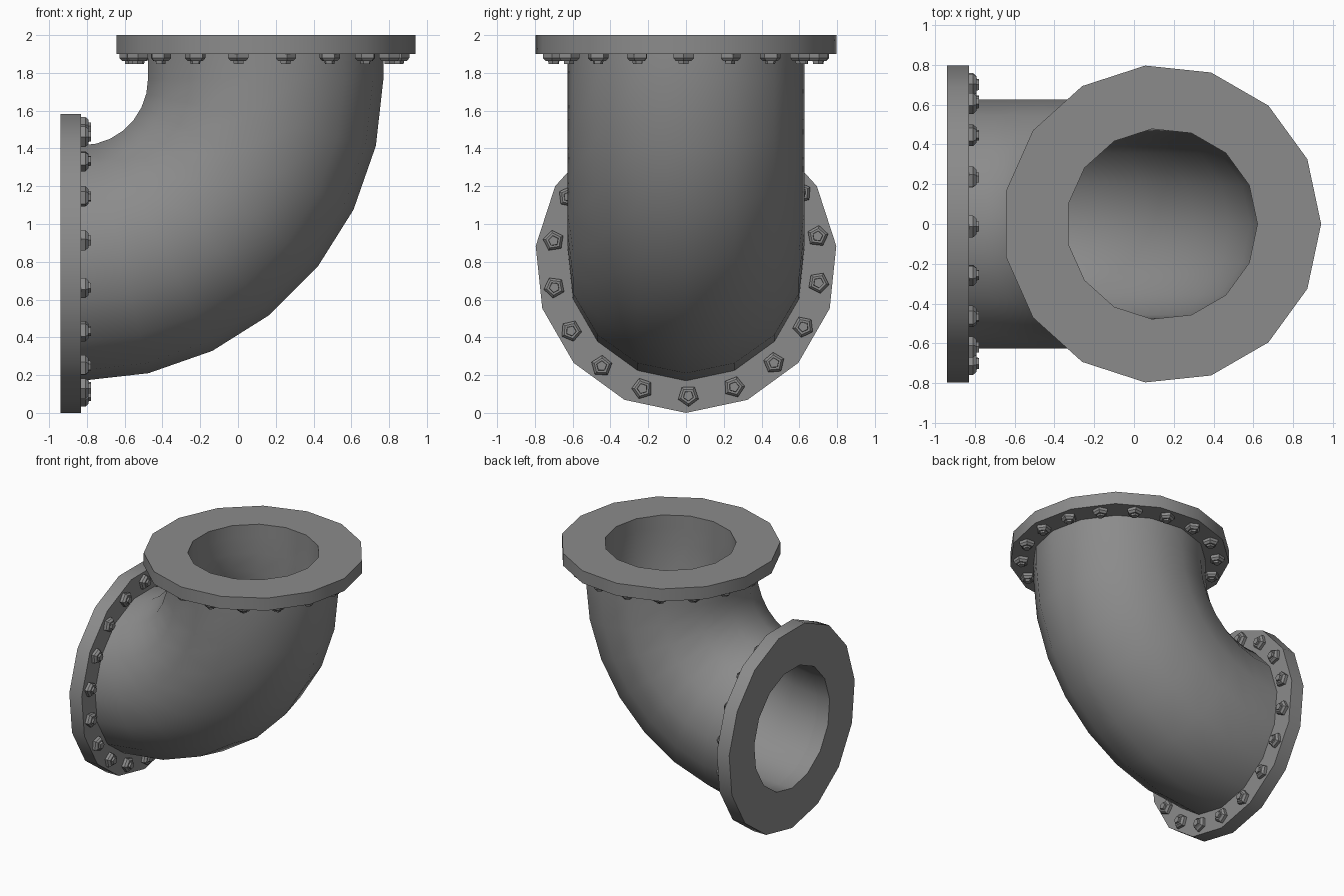
import bpy, bmesh
from math import sin, cos, pi, radians
from mathutils import Vector

if "Cube" in bpy.data.objects:
    bpy.data.objects.remove(bpy.data.objects["Cube"])

SIDES = 15
BEND_CENTRE = Vector((-0.83, 0, 1.77))
BEND_RADIUS = 0.97
PIPE_R, BORE_R, FLANGE_R, BOLT_CIRCLE = 0.63, 0.48, 0.80, 0.71
Y = Vector((0, 1, 0))

steel = bpy.data.materials.new("grey steel")
steel.use_nodes = True
colour = (0.26, 0.26, 0.26, 1)
steel.diffuse_color = colour
steel.node_tree.nodes["Principled BSDF"].inputs["Base Color"].default_value = colour


def station(angle, along=0):
    """Centre, outward direction and tangent of the pipe path."""
    out = Vector((sin(angle), 0, -cos(angle)))
    tangent = Vector((cos(angle), 0, sin(angle)))
    return BEND_CENTRE + out * BEND_RADIUS + tangent * along, out, tangent


def ring(bm, centre, u, v, radius, sides):
    return [bm.verts.new(centre + (u * cos(t) + v * sin(t)) * radius)
            for t in (2 * pi * i / sides for i in range(sides))]


def bridge(bm, rings):
    for a, b in zip(rings, rings[1:]):
        n = len(a)
        for i in range(n):
            j = (i + 1) % n
            bm.faces.new((a[i], a[j], b[j], b[i]))


def finish(bm, name):
    bmesh.ops.recalc_face_normals(bm, faces=bm.faces[:])
    mesh = bpy.data.meshes.new(name)
    bm.to_mesh(mesh)
    bm.free()
    mesh.materials.append(steel)
    obj = bpy.data.objects.new(name, mesh)
    bpy.context.collection.objects.link(obj)
    bpy.ops.object.select_all(action='DESELECT')
    obj.select_set(True)
    bpy.context.view_layer.objects.active = obj
    bpy.ops.object.shade_smooth_by_angle(angle=radians(35))


def hollow(name, stations, outer, inner):
    """Thick-walled tube through the given stations."""
    bm = bmesh.new()
    rings = [ring(bm, c, u, Y, outer, SIDES) for c, u, _ in stations]
    rings += [ring(bm, c, u, Y, inner, SIDES) for c, u, _ in reversed(stations)]
    bridge(bm, rings + rings[:1])
    finish(bm, name)


def bolts(name, base, facing, offset, count=18):
    """Circle of five-sided bolts on the pipe side of a flange."""
    centre, out, tangent = base
    axis = tangent * facing
    profile = ((0.0, 0.057), (0.022, 0.057), (0.038, 0.042),
               (0.038, 0.029), (0.052, 0.027))
    bm = bmesh.new()
    for i in range(count):
        t = 2 * pi * i / count + offset
        u = out * cos(t) + Y * sin(t)
        v = axis.cross(u)
        spot = centre + u * BOLT_CIRCLE
        rings = [ring(bm, spot + axis * h, u, v, r, 5) for h, r in profile]
        bridge(bm, rings)
        bm.faces.new(rings[0])
        bm.faces.new(rings[-1])
    finish(bm, name)


# Curved pipe with a short straight neck at the top
path = [station(radians(90) * i / 7) for i in range(8)]
path.append(station(radians(90), 0.13))
hollow("elbow_pipe", path, PIPE_R, BORE_R)

# Flanges and their bolts
for side, angle, start, end, face, facing in (
        ("side", 0, -0.11, 0, 0, 1),
        ("top", radians(90), 0.13, 0.23, 0.13, -1)):
    hollow(side + "_flange", [station(angle, start), station(angle, end)],
           FLANGE_R, BORE_R)
    bolts(side + "_flange_bolts", station(angle, face), facing, radians(facing))
